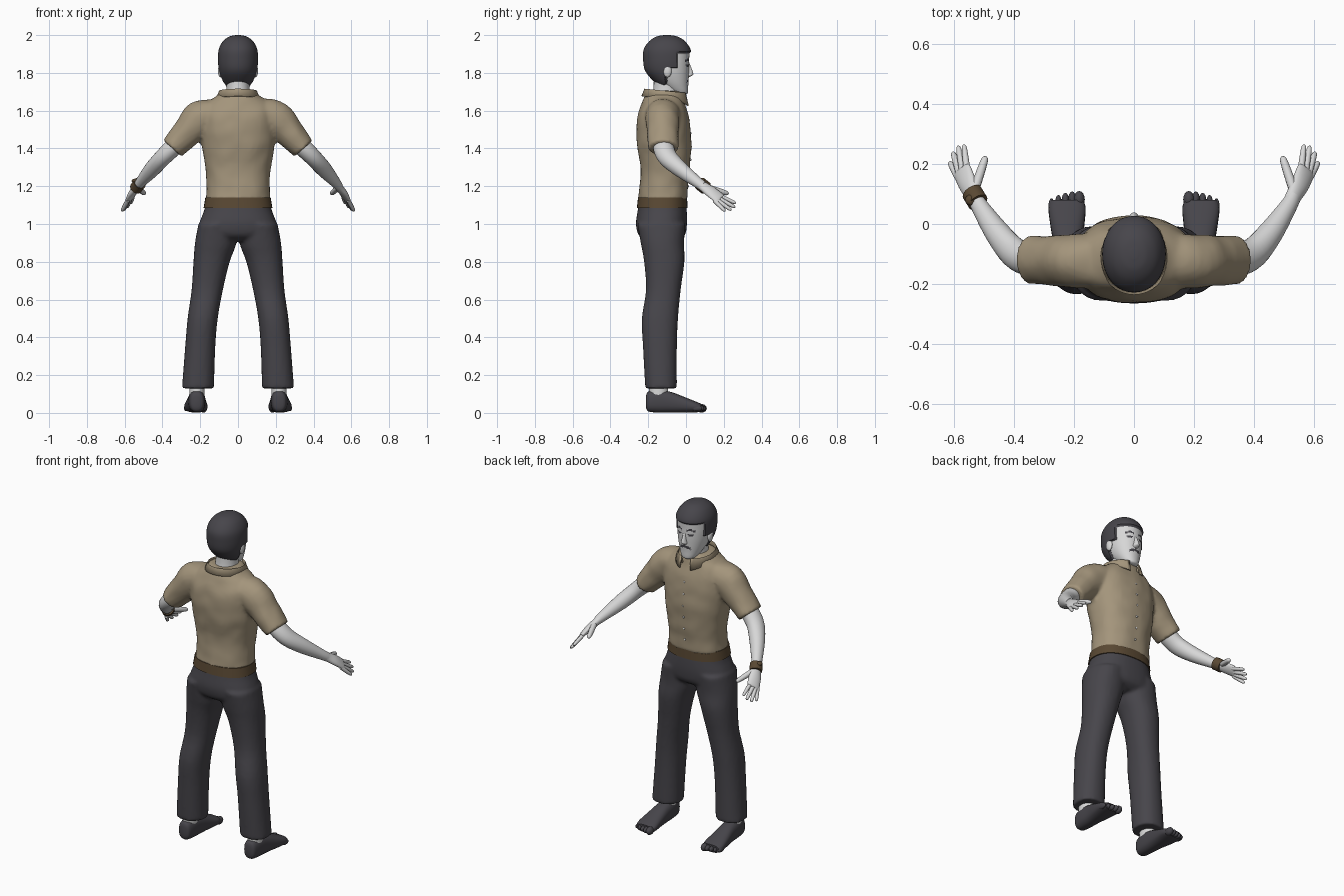
import bpy, bmesh
from math import sin, cos, pi
from mathutils import Vector, Matrix, noise

if "Cube" in bpy.data.objects:
    bpy.data.objects.remove(bpy.data.objects["Cube"])


def material(name, rgb):
    m = bpy.data.materials.new(name)
    m.use_nodes = True
    m.diffuse_color = (*rgb, 1)
    m.node_tree.nodes["Principled BSDF"].inputs["Base Color"].default_value = (*rgb, 1)
    return m


skin = material("pale skin", (0.68, 0.68, 0.68))
dark = material("charcoal", (0.063, 0.06, 0.07))
tan = material("tan cloth", (0.37, 0.3, 0.2))
brown = material("brown leather", (0.1, 0.065, 0.033))
X, Y, Z = Vector((1, 0, 0)), Vector((0, 1, 0)), Vector((0, 0, 1))
made = []


def spline(rows, steps):
    """Smooth in-between rows through the given ones."""
    rows = [Vector(r) for r in rows]
    out = []
    for i in range(len(rows) - 1):
        b, c = rows[i], rows[i + 1]
        a, d = rows[max(i - 1, 0)], rows[min(i + 2, len(rows) - 1)]
        for k in range(steps):
            t = k / steps
            out.append(b + (c - a) * (t / 2) + (a * 2 - b * 5 + c * 4 - d) * (t * t / 2)
                       + (b * 3 - a - c * 3 + d) * (t ** 3 / 2))
    return out + [rows[-1]]


def loft(bm, rings, axis=None, hint=Y, power=2, sides=24, steps=4, flip=False):
    """Skin over rings of (x, y, z, half width, half depth along the hint)."""
    rows = spline(rings, steps)
    loops = []
    for i, r in enumerate(rows):
        c = Vector(r[:3])
        d = axis or Vector(rows[min(i + 1, len(rows) - 1)][:3]) - Vector(rows[max(i - 1, 0)][:3])
        d = d.normalized()
        v = (hint - d * hint.dot(d)).normalized()
        u = v.cross(d)
        loop = []
        for k in range(sides):
            a = 2 * pi * k / sides
            p, q = [abs(w) ** (2 / power) * (1 if w > 0 else -1) for w in (cos(a), sin(a))]
            co = c + u * p * r[3] + v * q * r[4]
            if flip:
                co.x = -co.x
            loop.append(bm.verts.new(co))
        loops.append(loop)
    for a, b in zip(loops, loops[1:]):
        for k in range(sides):
            n = (k + 1) % sides
            bm.faces.new((a[k], a[n], b[n], b[k]))
    bm.faces.new(loops[0][::-1])
    bm.faces.new(loops[-1])


def ball(bm, centre, size):
    bmesh.ops.create_uvsphere(bm, u_segments=16, v_segments=10, radius=1,
                              matrix=Matrix.LocRotScale(Vector(centre), None, Vector(size)))


def part(name, bm, *mats, voxel=0):
    bmesh.ops.recalc_face_normals(bm, faces=bm.faces)
    me = bpy.data.meshes.new(name)
    bm.to_mesh(me)
    bm.free()
    for m in mats:
        me.materials.append(m)
    ob = bpy.data.objects.new(name, me)
    bpy.context.collection.objects.link(ob)
    made.append(ob)
    if voxel:
        mod = ob.modifiers.new("blend", "REMESH")
        mod.mode, mod.voxel_size, mod.use_smooth_shade = "VOXEL", voxel, True
        mod = ob.modifiers.new("soften", "SMOOTH")
        mod.iterations = 3
    return ob


def level(rows):
    """Centred horizontal rings from (y, z, half width, half depth)."""
    return [(0, *r) for r in rows]


# Shirt: body and both sleeves blended together, with slight folds
bm = bmesh.new()
body = [(-.122, 1.125, .174, .13), (-.117, 1.2, .166, .128), (-.11, 1.3, .174, .132),
        (-.115, 1.4, .19, .142), (-.12, 1.5, .2, .143), (-.122, 1.58, .198, .133),
        (-.12, 1.64, .17, .112), (-.115, 1.68, .115, .1), (-.11, 1.705, .085, .09)]
loft(bm, level(body), Z, power=2.3, sides=40)
for flip in (False, True):
    loft(bm, [(.11, -.122, 1.6, .07, .09), (.2, -.124, 1.555, .097, .09),
              (.27, -.122, 1.485, .08, .084), (.346, -.12, 1.4, .064, .08)], flip=flip)
for v in bm.verts:
    v.co += noise.noise_vector(v.co * 14) * .005
part("shirt", bm, tan, voxel=.011)

# Shirt buttons down the chest
bm = bmesh.new()
for z in (1.2, 1.27, 1.34, 1.41, 1.48, 1.55):
    low = max((r for r in body if r[1] <= z), key=lambda r: r[1])
    high = min((r for r in body if r[1] > z), key=lambda r: r[1])
    t = (z - low[1]) / (high[1] - low[1])
    y = (low[0] + low[3]) * (1 - t) + (high[0] + high[3]) * t
    ball(bm, (0, y, z), (.006, .005, .006))
part("buttons", bm, skin)

# Folded collar, open at the front and dropping to two points
bm = bmesh.new()
rows = []
count = 32
for k in range(count + 1):
    a = .3 + (2 * pi - .6) * k / count
    point = max(0, cos(a)) ** 3
    row = []
    for rx, ry, z in ((.088, .1, 1.67), (.1, .112, 1.715), (.118, .128, 1.675 - .03 * point)):
        y = ry * cos(a)
        row.append(bm.verts.new((rx * sin(a), y - .108, z - .1 * (y + .1))))
    rows.append(row)
for a, b in zip(rows, rows[1:]):
    for k in range(2):
        bm.faces.new((a[k], b[k], b[k + 1], a[k + 1]))
part("collar", bm, tan).modifiers.new("thickness", "SOLIDIFY").thickness = .008

# Trousers: hips and two legs blended together
bm = bmesh.new()
loft(bm, level([(-.124, 1.13, .165, .122), (-.126, 1.07, .18, .13), (-.13, 1, .205, .135),
                (-.128, .94, .2, .122), (-.125, .91, .14, .08)]), Z, power=2.3, sides=40)
for flip in (False, True):
    loft(bm, [(.11, -.13, 1, .1, .128), (.118, -.125, .9, .11, .115), (.14, -.115, .8, .096, .107),
              (.163, -.12, .65, .083, .092), (.187, -.138, .5, .08, .096),
              (.2, -.138, .35, .08, .09), (.212, -.132, .13, .085, .084)], Z, power=2.2, flip=flip)
part("trousers", bm, dark, voxel=.011)

# Belt
bm = bmesh.new()
loft(bm, level([(-.126, 1.085, .182, .134), (-.124, 1.14, .173, .13)]), Z, power=2.3, sides=40)
part("belt", bm, brown)

# Ankles and feet with toes
ankles, feet = bmesh.new(), bmesh.new()
for flip in (False, True):
    s = -1 if flip else 1
    loft(ankles, [(.218, -.145, .09, .04, .05), (.216, -.145, .17, .04, .05)], Z, flip=flip)
    loft(feet, [(.218, -.212, .06, .02, .03), (.218, -.2, .06, .036, .052), (.218, -.15, .062, .044, .06),
                (.219, -.08, .056, .048, .055), (.222, -.01, .043, .056, .042),
                (.223, .05, .032, .062, .029), (.223, .08, .026, .054, .022)],
         Y, hint=Z, power=2.5, flip=flip)
    for k in range(5):
        size = .019 if k == 0 else .0145 - .001 * k
        ball(feet, (s * (.183 + .023 * k), .082 - .003 * k * k / 2, .024), (size, .028, size + .004))
part("ankles", ankles, skin)
part("feet", feet, dark)

# Arms, palms, fingers and thumbs
arms, hands = bmesh.new(), bmesh.new()
across = Vector((.035, -.025, -.03))
fingers = [((.555, .165, 1.155), (.567, .264, 1.11)), ((.57, .165, 1.14), (.586, .26, 1.088)),
           ((.58, .16, 1.13), (.604, .24, 1.073)), ((.584, .15, 1.125), (.615, .207, 1.068)),
           ((.533, .11, 1.195), (.494, .225, 1.16))]
for flip in (False, True):
    loft(arms, [(.31, -.12, 1.44, .045, .052), (.35, -.118, 1.4, .048, .055),
                (.4, -.095, 1.35, .045, .052), (.455, -.03, 1.29, .042, .042),
                (.512, .055, 1.225, .029, .03), (.532, .09, 1.2, .023, .027)], flip=flip)
    loft(hands, [(.522, .072, 1.213, .024, .027), (.535, .098, 1.194, .021, .03),
                 (.555, .135, 1.168, .019, .036), (.572, .175, 1.137, .013, .037),
                 (.576, .185, 1.131, .006, .03)], hint=across, flip=flip)
    for base, tip in fingers:
        a, b = Vector(base), Vector(tip)
        wide = .016 if base is fingers[-1][0] else .0115
        rings = [(*a.lerp(b, t), wide * w, wide * w)
                 for t, w in ((0, 1), (.5, .95), (.9, .75), (1, .25))]
        loft(hands, rings, hint=X, sides=10, steps=3, flip=flip)
part("arms", arms, skin)
part("hands", hands, skin)

# Wristwatch on the right arm
bm = bmesh.new()
loft(bm, [(.52, .072, 1.216, .034, .036), (.54, .105, 1.19, .034, .036)], flip=True)
ball(bm, (-.545, .08, 1.228), (.018, .018, .012))
part("wristwatch", bm, brown)

# Neck
bm = bmesh.new()
loft(bm, level([(-.115, 1.64, .075, .08), (-.105, 1.7, .062, .07), (-.1, 1.77, .06, .07)]), Z)
part("neck", bm, skin)

# Head: hair, brows, eyes and moustache set by position on the surface
bm = bmesh.new()
loft(bm, level([(-.02, 1.685, .018, .02), (-.032, 1.695, .042, .042), (-.06, 1.735, .066, .072),
                (-.083, 1.78, .083, .098), (-.096, 1.82, .092, .113), (-.1, 1.87, .096, .117),
                (-.1, 1.92, .093, .115), (-.1, 1.96, .073, .088), (-.1, 1.983, .042, .052),
                (-.1, 1.99, .012, .015)]), Z, power=2.1, sides=96, steps=8)


def is_hair(c):
    if c.y > -.045:
        return c.z > 1.9
    return c.z > (1.825 if c.y > -.1 else 1.74)


def is_feature(c):
    x = abs(c.x)
    brow = .015 < x < .06 and abs(c.z - 1.868 + (x - .035) ** 2 * 8) < .006
    eye = ((x - .036) / .016) ** 2 + ((c.z - 1.84) / .007) ** 2 < 1
    moustache = x < .036 and abs(c.z - 1.765 + x * .25) < .008
    return c.y > -.06 and (brow or eye or moustache)


for f in bm.faces:
    c = f.calc_center_median()
    f.material_index = 1 if is_hair(c) or is_feature(c) else 0
for v in bm.verts:
    if all(is_hair(f.calc_center_median()) for f in v.link_faces):
        v.co += (v.co - Vector((0, -.1, 1.86))).normalized() * .01
part("head", bm, skin, dark)

# Ears and nose
bm = bmesh.new()
for s in (-1, 1):
    ball(bm, (s * .094, -.098, 1.81), (.012, .022, .034))
part("ears", bm, skin)
bm = bmesh.new()
loft(bm, level([(.008, 1.778, .012, .01), (.014, 1.788, .018, .022), (.014, 1.8, .015, .024),
                (.01, 1.83, .01, .017), (.008, 1.855, .008, .008)]), Z, sides=16)
part("nose", bm, skin)

for ob in bpy.context.selected_objects:
    ob.select_set(False)
for ob in made:
    ob.select_set(True)
bpy.context.view_layer.objects.active = made[0]
bpy.ops.object.shade_smooth_by_angle(angle=pi / 4)
